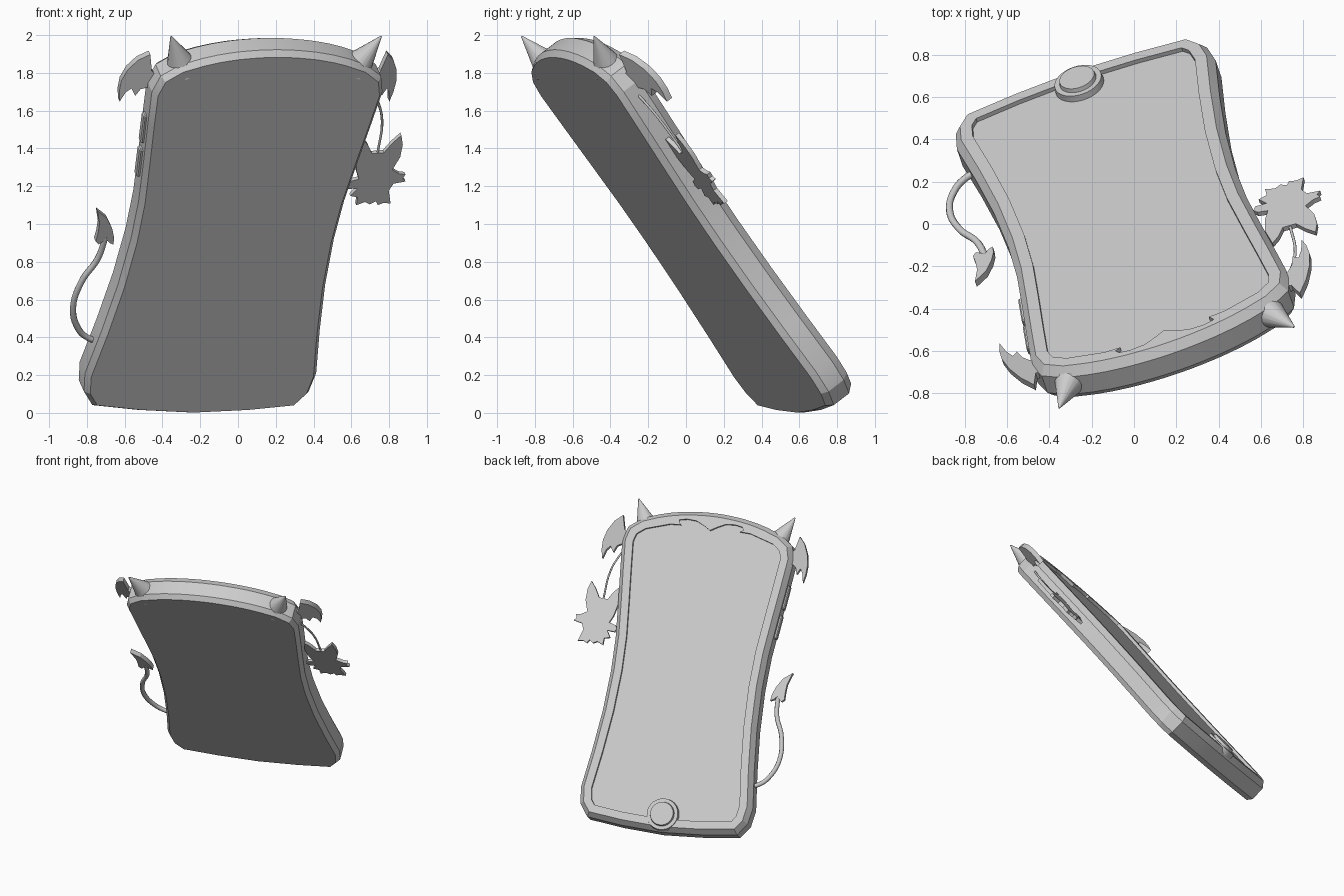
import bpy, bmesh
from math import sin, cos, radians
from mathutils import Matrix, Vector

if "Cube" in bpy.data.objects:
    bpy.data.objects.remove(bpy.data.objects["Cube"])

# One plain grey for every part
grey = bpy.data.materials.new("light_grey")
grey.use_nodes = True
GREY = (0.6, 0.6, 0.6, 1)
grey.diffuse_color = GREY
grey.node_tree.nodes["Principled BSDF"].inputs["Base Color"].default_value = GREY

# Leaning frame: local X across the screen, Y up the phone, Z out of the screen
turn, lean = radians(19), radians(54)
across = Vector((cos(turn), sin(turn), 0))
along = Vector((sin(turn) * cos(lean), -cos(turn) * cos(lean), sin(lean)))
FRAME = Matrix((-across, along, (-across).cross(along))).transposed().to_4x4()
FRAME.translation = across * -0.03 + Vector((0, 0, -0.008))


def finish(obj, angle=30):
    obj.matrix_world = FRAME
    if not obj.data.materials:
        obj.data.materials.append(grey)
    bpy.ops.object.select_all(action='DESELECT')
    obj.select_set(True)
    bpy.context.view_layer.objects.active = obj
    if obj.type == 'CURVE':
        bpy.ops.object.convert(target='MESH')
    bpy.ops.object.shade_smooth_by_angle(angle=radians(angle))


def mesh_object(name, bm, angle=30):
    bmesh.ops.recalc_face_normals(bm, faces=bm.faces)
    mesh = bpy.data.meshes.new(name)
    bm.to_mesh(mesh)
    bm.free()
    obj = bpy.data.objects.new(name, mesh)
    bpy.context.collection.objects.link(obj)
    finish(obj, angle)


def loft(name, rings):
    """Skin a stack of equal-length rings and cap both ends."""
    bm = bmesh.new()
    loops = [[bm.verts.new(p) for p in ring] for ring in rings]
    for a, b in zip(loops, loops[1:]):
        for i in range(len(a)):
            j = (i + 1) % len(a)
            bm.faces.new((a[i], a[j], b[j], b[i]))
    bm.faces.new(loops[0][::-1])
    bm.faces.new(loops[-1])
    mesh_object(name, bm, 20)


def plate(name, pts, height, thick):
    """Flat cut-out; height gives the middle level at each x."""
    loft(name, [[(x, y, height(x) + s * thick / 2) for x, y in pts] for s in (-1, 1)])


def cone(name, base, tip, r1, r2, sides):
    base, tip = Vector(base), Vector(tip)
    axis = tip - base
    spin = axis.to_track_quat('Z', 'Y').to_matrix().to_4x4()
    bm = bmesh.new()
    bmesh.ops.create_cone(bm, cap_ends=True, segments=sides, radius1=r1, radius2=r2,
                          depth=axis.length,
                          matrix=Matrix.Translation((base + tip) / 2) @ spin)
    mesh_object(name, bm)


def tube(name, pts, radius):
    curve = bpy.data.curves.new(name, 'CURVE')
    curve.dimensions = '3D'
    curve.bevel_depth = radius
    curve.bevel_resolution = 2
    curve.resolution_u = 6
    curve.use_fill_caps = True
    spline = curve.splines.new('BEZIER')
    spline.bezier_points.add(len(pts) - 1)
    for bp, p in zip(spline.bezier_points, pts):
        bp.co = p
        bp.handle_left_type = bp.handle_right_type = 'AUTO'
    obj = bpy.data.objects.new(name, curve)
    bpy.context.collection.objects.link(obj)
    finish(obj, 60)


def mirrored(half):
    """Close a right-hand outline whose first and last points lie on the axis."""
    return half + [(-x, y) for x, y in half[-2:0:-1]]


def offset(pts, d):
    """Grow a clockwise outline by d with mitred corners."""
    out = []
    for i, p in enumerate(pts):
        p, a, b = Vector(p), Vector(pts[i - 1]), Vector(pts[(i + 1) % len(pts)])
        e1, e2 = (p - a).normalized(), (b - p).normalized()
        n1, n2 = Vector((-e1.y, e1.x)), Vector((-e2.y, e2.x))
        out.append(tuple(p + (n1 + n2) * d / (1 + n1.dot(n2))))
    return out


# Phone body: waisted sides, bowed ends, chamfered edges, recessed screen
top_arc = [(0, 1.962), (.06, 1.961), (.12, 1.957), (.18, 1.951), (.22, 1.946),
           (.26, 1.939), (.32, 1.927), (.4, 1.905)]
sides = [(.51, 1.865), (.595, 1.8), (.62, 1.71), (.6, 1.5), (.574, 1.25), (.55, 1.0),
         (.543, .75), (.555, .45), (.585, .15), (.622, -.13), (.605, -.24),
         (.55, -.315), (.3, -.345), (0, -.362)]
outline = mirrored(top_arc + sides)
# Inner border follows the outline but carries a pointed two-lobed bracket on top
bracket = [(0, 1.85), (.05, 1.88), (.11, 1.908), (.18, 1.913), (.235, 1.902),
           (.25, 1.878), (.222, 1.866), (.3, 1.862)]
inner = offset(outline, -0.065)
for i, (x, y) in enumerate(bracket):
    inner[i] = (x, y)
    if i:
        inner[-i] = (-x, y)


def ring(pts, z):
    return [(x, y, z) for x, y in pts]


loft("phone_body", [ring(outline, .515), ring(offset(outline, .025), .55),
                    ring(offset(outline, .025), .655), ring(offset(outline, -.008), .70),
                    ring(inner, .70), ring(inner, .678)])

# Home button
cone("home_button_ring", (0, -.262, .67), (0, -.262, .71), .12, .115, 32)
cone("home_button", (0, -.262, .70), (0, -.262, .73), .092, .085, 32)

# Horns and bat wings on both upper corners
wing = [(.58, 1.74), (.64, 1.79), (.665, 1.89), (.715, 1.835), (.752, 1.76),
        (.77, 1.68), (.768, 1.61), (.755, 1.549), (.738, 1.615), (.715, 1.65),
        (.69, 1.61), (.672, 1.66), (.645, 1.68), (.58, 1.66)]
for side, s in (("right", 1), ("left", -1)):
    cone(side + "_horn", (s * .48, 1.82, .604), (s * .588, 2.035, .604), .092, .004, 16)
    plate(side + "_wing", [(s * x, y) for x, y in wing],
          lambda x: .60 + .5 * (abs(x) - .55), .035)

# Volume buttons, set along the slanting side
for name, y, x in (("volume_up", 1.44, .618), ("volume_down", 1.22, .597)):
    bm = bmesh.new()
    tilt = Matrix.Rotation(radians(-5.5), 4, 'Z')
    bmesh.ops.create_cube(bm, size=1, matrix=Matrix.Translation((x, y, .605)) @ tilt
                          @ Matrix.Diagonal((.034, .18, .05, 1)))
    bmesh.ops.bevel(bm, geom=bm.edges[:], offset=.007, segments=1, affect='EDGES')
    mesh_object(name, bm)

# Curling tail with a spade tip
tail = [(.58, .03), (.66, .06), (.72, .12), (.773, .252), (.758, .43), (.7, .572),
        (.685, .72)]
tube("tail", [(x, y, .615) for x, y in tail], .017)
spade = [(.685, .71), (.72, .675), (.74, .695), (.738, .75), (.742, .81), (.77, .894),
         (.705, .845), (.665, .78), (.642, .72), (.637, .675), (.66, .685)]
plate("tail_tip", spade, lambda x: .618, .035)

# Hanging charm: eared figure with spread arms
tube("charm_string", [(-x, y, z) for x, y, z in
     ((.6, 1.69, .61), (.66, 1.6, .61), (.707, 1.48, .61), (.725, 1.27, .61))], .007)
figure = [(.62, 1.365), (.655, 1.33), (.69, 1.272), (.755, 1.278), (.79, 1.34),
          (.83, 1.392), (.85, 1.33), (.852, 1.25), (.825, 1.165), (.87, 1.14),
          (.905, 1.135), (.895, 1.11), (.914, 1.09), (.85, 1.075), (.832, 1.03),
          (.86, .945), (.82, .95), (.79, .935), (.775, .96), (.745, .94),
          (.715, .955), (.67, .935), (.668, .985), (.625, .995), (.655, 1.045),
          (.6, 1.04), (.585, 1.065), (.6, 1.09), (.65, 1.105), (.625, 1.16),
          (.605, 1.25)]
plate("charm", [(-x, y) for x, y in figure], lambda x: .61, .024)
